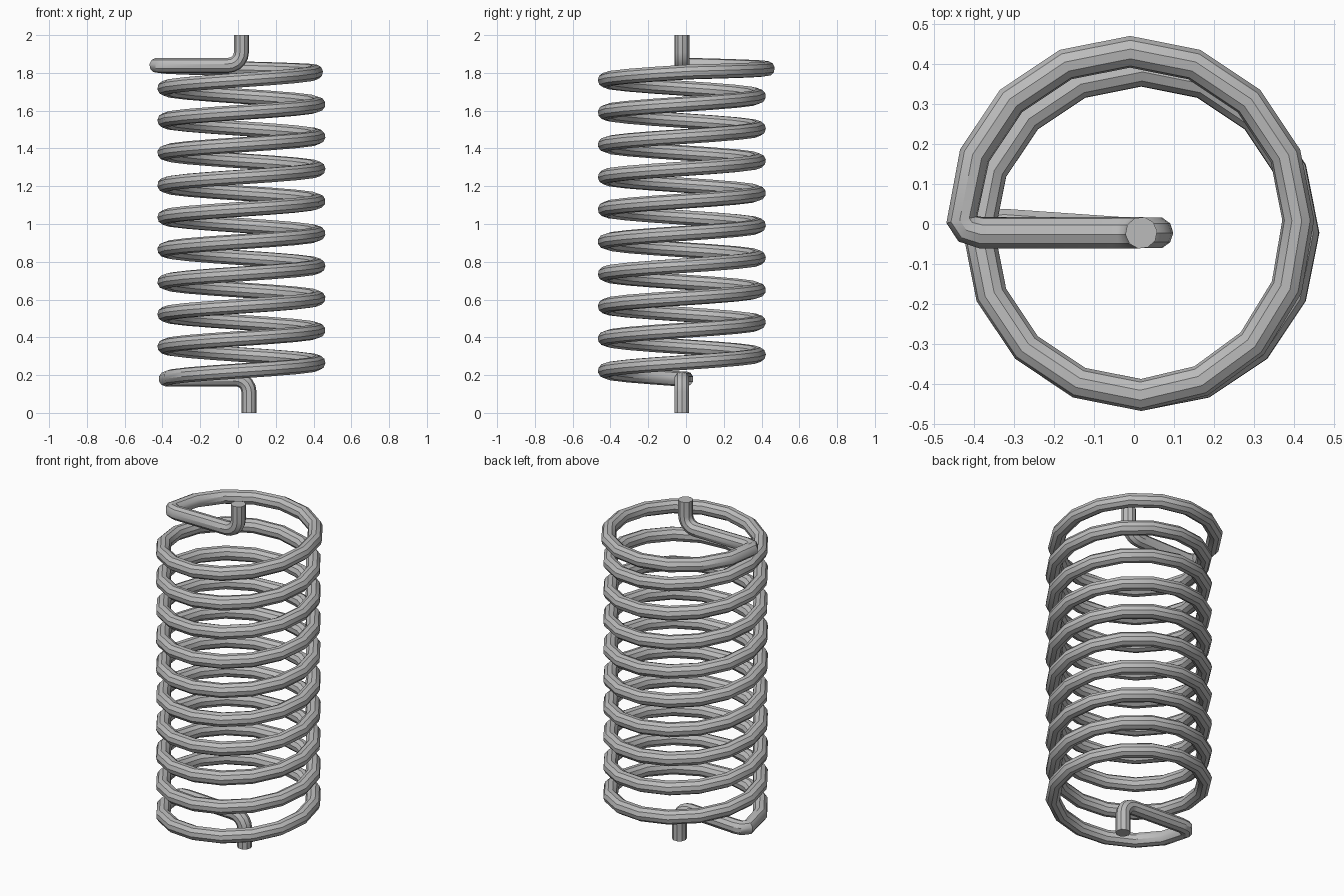
import bpy
from math import sin, cos, pi, radians
from mathutils import Vector

cube = bpy.data.objects.get("Cube")
if cube:
    bpy.data.objects.remove(cube, do_unlink=True)

WIRE = 0.04            # wire radius
STEPS = 16             # segments per turn
LOW, HIGH = 0.18, 1.84
PITCH = 0.171
AXIS = Vector((0.018, -0.022, 0))
TOP_AXIS = Vector((-0.01, 0.01, 0))


def bend(cx, cz, r, start, end, n=5):
    """Arc in the vertical plane through the coil axis."""
    angles = [radians(start + (end - start) * i / n) for i in range(n + 1)]
    return [Vector((cx + r * cos(a), AXIS.y, cz + r * sin(a))) for a in angles]


# Bottom pin, bend and arm
path = [Vector((0.058, AXIS.y, 0))]
path += bend(-0.012, LOW - 0.07, 0.07, 0, 90)
path += [Vector((-0.325, 0, LOW)), Vector((-0.36, -0.004, LOW)),
         Vector((-0.382, -0.03, LOW))]

# Ten rising turns; the last one widens and flattens
for i in range(1, 10 * STEPS + 1):
    turn = i / STEPS
    a = pi + 2 * pi * turn
    t = min(max((turn - 9.25) * 4, 0), 1)
    centre = AXIS.lerp(TOP_AXIS, t)
    radius = 0.405 + 0.015 * t
    z = LOW + PITCH * turn
    if turn > 9.5:
        z_half = LOW + PITCH * 9.5
        z = z_half + (HIGH - z_half) * (turn - 9.5) * 2
    path.append(centre + Vector((radius * cos(a), radius * sin(a), z)))

# Top arm, bend and pin
path += [Vector((-0.415, -0.012, HIGH)), Vector((-0.38, AXIS.y, HIGH))]
path += bend(-0.052, HIGH + 0.07, 0.07, -90, 0)
path.append(Vector((AXIS.x, AXIS.y, 2)))

# Sweep the round wire along the path
curve = bpy.data.curves.new("spring_wire_path", "CURVE")
curve.dimensions = "3D"
curve.bevel_depth = WIRE
curve.bevel_resolution = 3
curve.use_fill_caps = True
spline = curve.splines.new("POLY")
spline.points.add(len(path) - 1)
for point, co in zip(spline.points, path):
    point.co = (*co, 1)

spring = bpy.data.objects.new("coil_spring", curve)
bpy.context.collection.objects.link(spring)
bpy.ops.object.select_all(action="DESELECT")
spring.select_set(True)
bpy.context.view_layer.objects.active = spring
bpy.ops.object.convert(target="MESH")
spring = bpy.context.object
bpy.ops.object.shade_smooth_by_angle(angle=radians(35))

# Steel grey
steel = bpy.data.materials.new("steel_grey")
steel.use_nodes = True
colour = (0.5, 0.5, 0.5, 1)
steel.diffuse_color = colour
steel.node_tree.nodes["Principled BSDF"].inputs["Base Color"].default_value = colour
spring.data.materials.clear()
spring.data.materials.append(steel)
